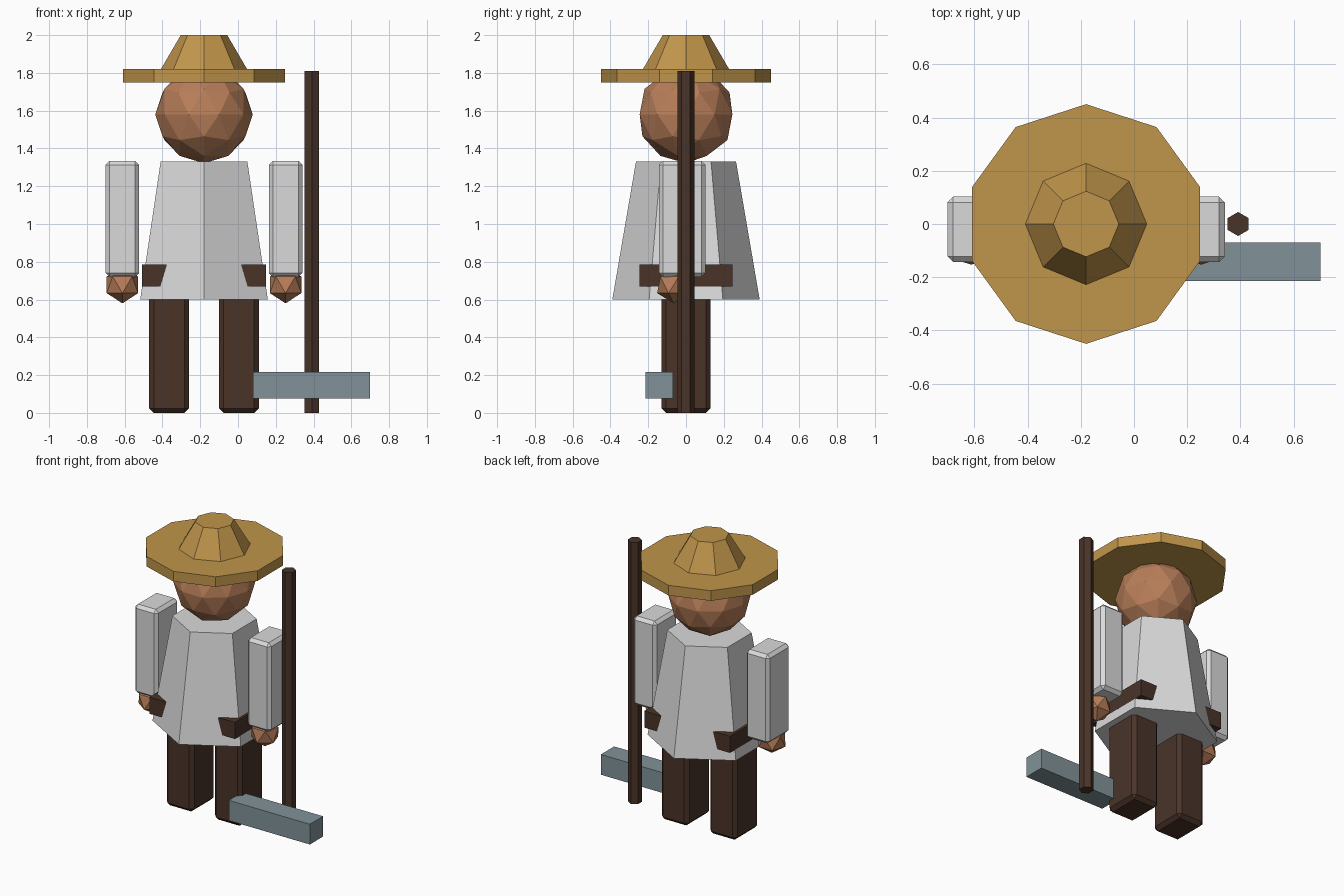
import bpy, math

if "Cube" in bpy.data.objects:
    bpy.data.objects.remove(bpy.data.objects["Cube"], do_unlink=True)


def material(name, rgb):
    m = bpy.data.materials.new(name)
    m.use_nodes = True
    m.diffuse_color = (*rgb, 1)
    m.node_tree.nodes["Principled BSDF"].inputs["Base Color"].default_value = (*rgb, 1)
    return m


straw = material("straw", (0.53, 0.30, 0.07))
skin = material("skin", (0.48, 0.21, 0.10))
cloth = material("pale_cloth", (0.70, 0.70, 0.70))
brown = material("dark_brown", (0.068, 0.034, 0.022))
steel = material("blue_grey_metal", (0.22, 0.29, 0.32))


def finish(name, mat):
    ob = bpy.context.object
    ob.name = name
    ob.data.materials.append(mat)
    return ob


def box(name, mat, center, size, bevel=0):
    bpy.ops.mesh.primitive_cube_add(size=1, location=center)
    ob = finish(name, mat)
    ob.scale = size
    bpy.ops.object.transform_apply(location=False, rotation=False, scale=True)
    if bevel:
        mod = ob.modifiers.new("chamfer", "BEVEL")
        mod.width = bevel
        mod.segments = 1
    return ob


def frustum(name, mat, sides, r_low, r_high, x, z_low, z_high):
    bpy.ops.mesh.primitive_cone_add(vertices=sides, radius1=r_low, radius2=r_high,
                                    depth=z_high - z_low,
                                    location=(x, 0, (z_low + z_high) / 2))
    return finish(name, mat)


def ball(name, mat, detail, radius, center):
    bpy.ops.mesh.primitive_ico_sphere_add(subdivisions=detail, radius=radius,
                                          location=center,
                                          rotation=(0, 0, math.pi / 2))
    return finish(name, mat)


BODY_X = -0.18

# Hat, head and tunic
frustum("hat_brim", straw, 10, 0.45, 0.45, BODY_X, 1.75, 1.82)
frustum("hat_crown", straw, 8, 0.228, 0.123, BODY_X, 1.82, 2.0)
ball("head", skin, 2, 0.258, (BODY_X, 0, 1.58))
frustum("tunic", cloth, 6, 0.39, 0.265, BODY_X, 0.6, 1.33)
box("belt", brown, (BODY_X, 0, 0.727), (0.655, 0.49, 0.115))

# Limbs on both sides
for side, sign in (("right", -1), ("left", 1)):
    arm_x = BODY_X + sign * 0.432
    leg_x = BODY_X + sign * 0.185
    box(side + "_arm", cloth, (arm_x, -0.02, 1.027), (0.178, 0.245, 0.615), 0.021)
    ball(side + "_hand", skin, 1, 0.098, (arm_x, -0.065, 0.678))
    box(side + "_leg", brown, (leg_x, 0, 0.32), (0.21, 0.26, 0.64), 0.024)

# Long-handled tool
frustum("tool_handle", brown, 6, 0.045, 0.045, 0.391, 0, 1.81)
box("tool_blade", steel, (0.39, -0.142, 0.146), (0.62, 0.145, 0.14))
